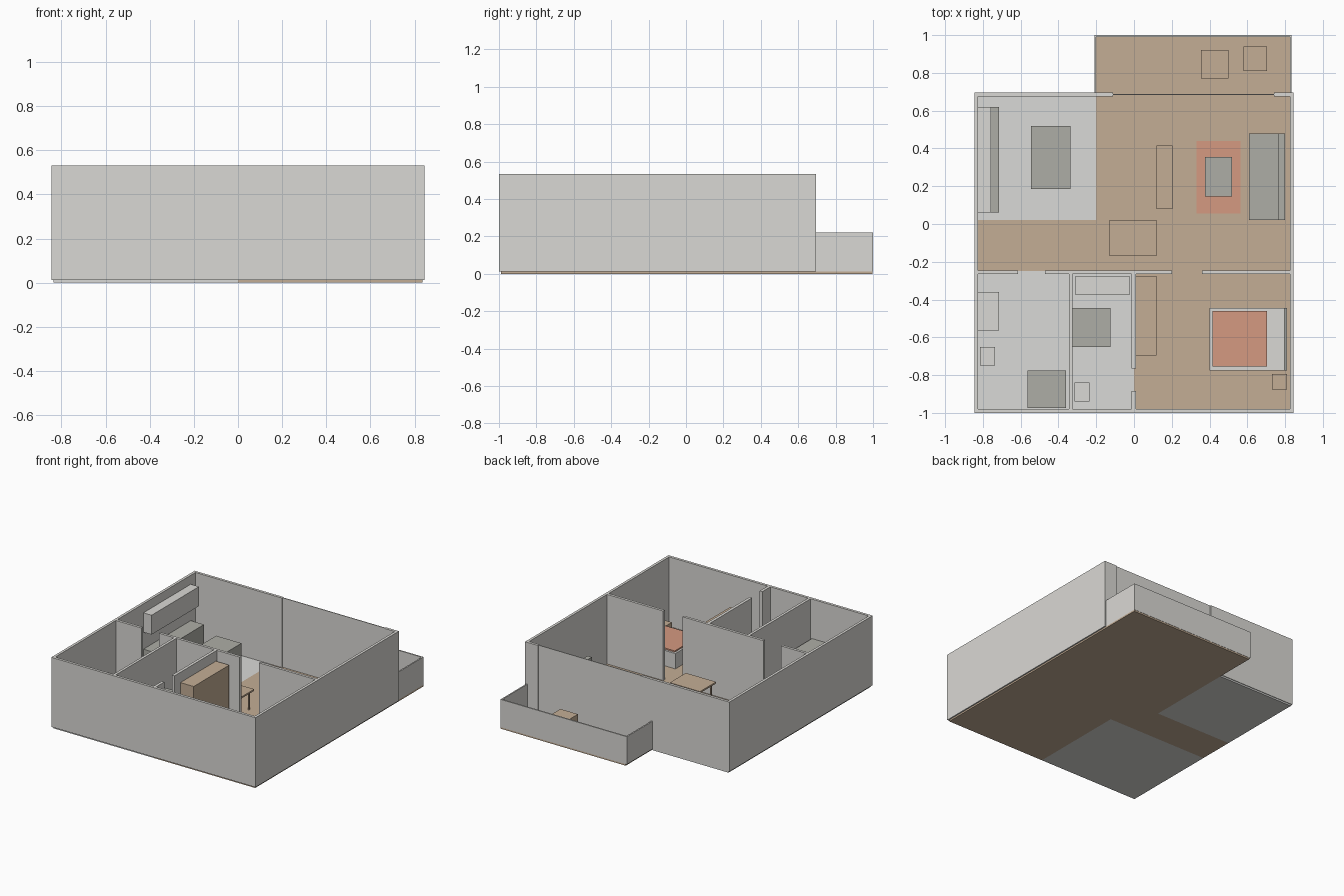
import bpy
import bmesh

cube = bpy.data.objects.get("Cube")
if cube:
    bpy.data.objects.remove(cube, do_unlink=True)

FLOOR = 0.012      # top of the floor slabs
WALL_TOP = 0.532   # top of the full height walls
RAIL_TOP = 0.22    # top of the balcony parapet
THICK = 0.02       # wall thickness


def make_material(name, red, green, blue):
    material = bpy.data.materials.new(name)
    material.use_nodes = True
    colour = (red, green, blue, 1)
    material.diffuse_color = colour
    shader = material.node_tree.nodes["Principled BSDF"]
    shader.inputs["Base Color"].default_value = colour
    return material


plaster = make_material("light plaster", 0.7, 0.69, 0.66)
tile = make_material("pale floor tile", 0.7, 0.7, 0.68)
wood = make_material("tan wood", 0.55, 0.42, 0.3)
grey = make_material("dark grey", 0.42, 0.42, 0.38)
fabric = make_material("terracotta fabric", 0.66, 0.32, 0.22)


def add_box(bm, xs, ys, zs):
    """Add one axis aligned box, given its extents, to a bmesh."""
    corners = bmesh.ops.create_cube(bm, size=1)["verts"]
    for vert in corners:
        for axis, (low, high) in enumerate((xs, ys, zs)):
            vert.co[axis] = low if vert.co[axis] < 0 else high


def make_part(name, material, *boxes):
    """Make one object out of one or several boxes."""
    bm = bmesh.new()
    for xs, ys, zs in boxes:
        add_box(bm, xs, ys, zs)
    mesh = bpy.data.meshes.new(name)
    bm.to_mesh(mesh)
    bm.free()
    mesh.materials.append(material)
    part = bpy.data.objects.new(name, mesh)
    bpy.context.collection.objects.link(part)
    return part


def floor(name, material, xs, ys):
    make_part(name, material, (xs, ys, (0, FLOOR)))


def wall(name, xs, ys, top=WALL_TOP):
    make_part(name, plaster, (xs, ys, (FLOOR, top)))


def block(name, material, xs, ys, top, bottom=FLOOR):
    make_part(name, material, (xs, ys, (bottom, top)))


# Floors of each room
EDGE = 0.835
floor("kitchen_floor", tile, (-EDGE, -0.2), (0.02, 0.69))
floor("bathroom_floor", tile, (-EDGE, 0), (-0.99, -0.25))
floor("hall_floor", wood, (-EDGE, EDGE), (-0.25, 0.02))
floor("living_floor", wood, (-0.2, EDGE), (0.02, 0.998))
floor("bedroom_floor", wood, (0, EDGE), (-0.99, -0.25))

# Outer walls
SIDE, FRONT, BACK = 0.845, -1.0, 0.695
INNER = SIDE - THICK
for label, sign in (("left", 1), ("right", -1)):
    xs = sorted((sign * INNER, sign * SIDE))
    wall(label + "_outer_wall", xs, (FRONT, BACK))
wall("front_outer_wall", (-INNER, INNER), (FRONT, FRONT + THICK))
wall("back_wall_right", (-INNER, -0.11), (BACK - THICK, BACK))
wall("back_wall_left", (0.74, INNER), (BACK - THICK, BACK))
wall("sliding_door_panel", (-0.11, 0.74), (0.682, 0.688))

# Inner walls, with door gaps between the pieces
HALL = (-0.265, -0.245)
wall("hall_wall_right", (-INNER, -0.615), HALL)
wall("hall_wall_middle", (-0.47, 0.2), HALL)
wall("hall_wall_left", (0.36, INNER), HALL)
wall("bathroom_divider", (-0.345, -0.325), (FRONT + THICK, HALL[0]))
wall("bedroom_wall_back", (-0.012, 0.01), (-0.765, HALL[0]))
wall("bedroom_wall_front", (-0.012, 0.01), (FRONT + THICK, -0.885))

# Balcony parapet
wall("balcony_rail_back", (-0.21, 0.835), (0.99, 1), RAIL_TOP)
wall("balcony_rail_right", (-0.21, -0.2), (BACK, 0.99), RAIL_TOP)
wall("balcony_rail_left", (0.825, 0.835), (BACK, 0.99), RAIL_TOP)

# Balcony furniture
block("balcony_table", wood, (0.355, 0.5), (0.77, 0.92), 0.15)
block("balcony_seat", wood, (0.58, 0.705), (0.81, 0.94), 0.1)

# Kitchen
block("kitchen_counter", grey, (-INNER, -0.715), (0.06, 0.62), 0.193)
block("upper_cabinet", plaster, (-INNER, -0.757), (0.06, 0.62), 0.465, 0.32)
block("kitchen_island", grey, (-0.545, -0.335), (0.185, 0.52), 0.193)

# Dining table: thin top on slim legs
legs = [((x, x + 0.01), (y, y + 0.01), (FLOOR, 0.15))
        for x in (-0.11, 0.09) for y in (-0.15, -0.01)]
make_part("dining_table", wood,
          ((-0.13, 0.12), (-0.17, 0.02), (0.15, 0.162)), *legs)

# Living room
block("rug", fabric, (0.33, 0.565), (0.055, 0.44), 0.016)
block("coffee_table", grey, (0.375, 0.52), (0.145, 0.355), 0.09)
block("sofa_seat", grey, (0.61, 0.765), (0.02, 0.48), 0.1)
block("sofa_back", grey, (0.765, 0.8), (0.02, 0.48), 0.18)
block("media_unit", wood, (0.12, 0.205), (0.08, 0.415), 0.11)

# Bedroom
block("bed_base", plaster, (0.4, 0.795), (-0.775, -0.445), 0.127)
block("bed_cover", fabric, (0.415, 0.705), (-0.755, -0.46), 0.137, 0.127)
block("headboard", grey, (0.795, 0.81), (-0.775, -0.445), 0.21)
block("nightstand", wood, (0.73, 0.81), (-0.875, -0.795), 0.108)
block("wardrobe", wood, (0.01, 0.12), (-0.695, -0.275), 0.455)

# Bathrooms
block("main_vanity", plaster, (-INNER, -0.715), (-0.565, -0.36), 0.18)
block("main_toilet", plaster, (-0.815, -0.735), (-0.75, -0.65), 0.1)
block("main_shower", grey, (-0.565, -0.36), (-0.975, -0.775), 0.24)
block("second_vanity", plaster, (-0.31, -0.025), (-0.375, -0.275), 0.18)
block("second_toilet", plaster, (-0.315, -0.235), (-0.94, -0.84), 0.1)
block("second_shower", grey, (-0.325, -0.125), (-0.65, -0.445), 0.24)
